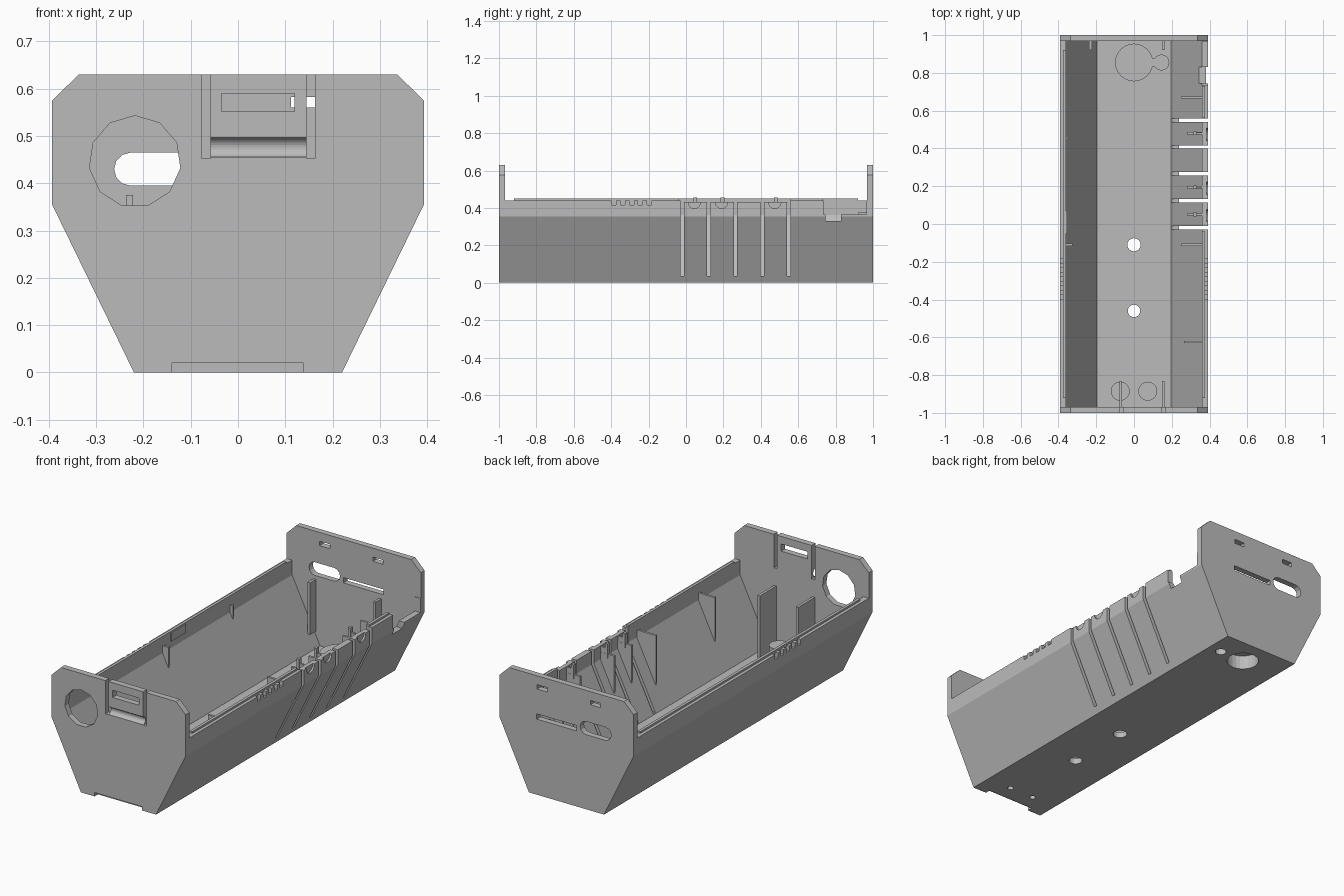
import bpy, bmesh, math
from mathutils import Matrix, Vector

if "Cube" in bpy.data.objects:
    bpy.data.objects.remove(bpy.data.objects["Cube"], do_unlink=True)

grey = bpy.data.materials.new("plain grey")
grey.use_nodes = True
grey.diffuse_color = (0.5, 0.5, 0.5, 1)
grey.node_tree.nodes["Principled BSDF"].inputs["Base Color"].default_value = (0.5, 0.5, 0.5, 1)


def prism(bm, profile, y0, y1):
    """Extrude an (x, z) outline along y."""
    a = [bm.verts.new((x, y0, z)) for x, z in profile]
    b = [bm.verts.new((x, y1, z)) for x, z in profile]
    bm.faces.new(a)
    bm.faces.new(b[::-1])
    n = len(a)
    for i in range(n):
        j = (i + 1) % n
        bm.faces.new((a[j], a[i], b[i], b[j]))


def box(bm, x0, x1, y0, y1, z0, z1):
    prism(bm, [(x0, z0), (x1, z0), (x1, z1), (x0, z1)], y0, y1)


def rod(bm, centre, radius, length, axis="Z", sides=24):
    turn = Vector((0, 0, 1)).rotation_difference(
        {"X": Vector((1, 0, 0)), "Y": Vector((0, 1, 0)), "Z": Vector((0, 0, 1))}[axis])
    bmesh.ops.create_cone(bm, cap_ends=True, segments=sides, radius1=radius, radius2=radius,
                          depth=length, matrix=Matrix.Translation(centre) @ turn.to_matrix().to_4x4())


def finish(bm, name):
    bmesh.ops.recalc_face_normals(bm, faces=bm.faces)
    mesh = bpy.data.meshes.new(name)
    bm.to_mesh(mesh)
    bm.free()
    mesh.materials.append(grey)
    obj = bpy.data.objects.new(name, mesh)
    bpy.context.scene.collection.objects.link(obj)
    return obj


def carve(obj, *cutters):
    """Cut each helper out of the object, then drop the helper."""
    for bm in cutters:
        cutter = finish(bm, "cutter")
        cutter.hide_render = True
        mod = obj.modifiers.new("cut", "BOOLEAN")
        mod.operation = "DIFFERENCE"
        mod.solver = "EXACT"
        mod.object = cutter
        bpy.context.view_layer.update()
        done = bpy.data.meshes.new_from_object(obj.evaluated_get(bpy.context.evaluated_depsgraph_get()))
        obj.modifiers.clear()
        obj.data = done
        bpy.data.objects.remove(cutter, do_unlink=True)


# Trough: floor and two side walls
half = [(0.22, 0), (0.393, 0.355), (0.393, 0.44), (0.361, 0.44), (0.361, 0.362), (0.197, 0.03)]
bm = bmesh.new()
prism(bm, half + [(-x, z) for x, z in reversed(half)], -0.972, 0.972)
trough = finish(bm, "trough")

slits = bmesh.new()
for i in range(5):
    y = -0.02 + i * 0.1425
    box(slits, 0.19, 0.5, y - 0.009, y + 0.009, 0.035, 0.6)

rim = bmesh.new()
for i in range(5):          # grip notches on both rims
    y = -0.385 + i * 0.047
    for s in (-1, 1):
        box(rim, *sorted((s * 0.374, s * 0.45)), y - 0.012, y + 0.012, 0.415, 0.5)
box(rim, 0.3, 0.45, -0.03, 0.55, 0.432, 0.5)

port = bmesh.new()          # cable port at the rear of the left wall
box(port, 0.3, 0.45, 0.735, 0.965, 0.365, 0.5)
port_low = bmesh.new()
prism(port_low, [(0.3, 0.33), (0.45, 0.33), (0.45, 0.4), (0.3, 0.4)], 0.745, 0.83)

dimples = bmesh.new()       # half-round finger marks
for y in (0.045, 0.19, 0.475):
    rod(dimples, (0.393, y, 0.43), 0.033, 0.02, "X", 16)

drill = bmesh.new()         # floor holes
for y, r in ((-0.11, 0.035), (-0.46, 0.033)):
    rod(drill, (0, y, 0), r, 0.2)
for x in (-0.073, 0.073):
    rod(drill, (x, -0.885, 0), 0.016, 0.12, sides=12)
rod(drill, (0, 0.855, 0), 0.08, 0.15)
rod(drill, (0.145, 0.855, 0), 0.028, 0.15, sides=16)
carve(trough, slits, rim, port, port_low, dimples, drill)

# Raised lips along the rims
bm = bmesh.new()
box(bm, -0.376, -0.361, -0.92, 0.92, 0.435, 0.45)
box(bm, 0.361, 0.376, -0.92, -0.04, 0.435, 0.45)
box(bm, 0.361, 0.376, 0.56, 0.73, 0.435, 0.45)
finish(bm, "rim_lips")
bm = bmesh.new()
box(bm, -0.374, -0.355, -0.05, 0.07, 0.4, 0.447)
finish(bm, "rim_catch")

# Hollow bosses standing on the floor
bm = bmesh.new()
rod(bm, (0, 0.855, 0.055), 0.1, 0.07)
boss = finish(bm, "rear_boss")
bore = bmesh.new()
rod(bore, (0, 0.855, 0), 0.08, 0.15)
carve(boss, bore)
bm = bmesh.new()
rod(bm, (0.145, 0.855, 0.055), 0.042, 0.07)
boss = finish(bm, "rear_small_boss")
bore = bmesh.new()
rod(bore, (0.145, 0.855, 0), 0.028, 0.15, sides=16)
carve(boss, bore)
bm = bmesh.new()
box(bm, 0.085, 0.115, 0.835, 0.875, 0.02, 0.09)
finish(bm, "rear_boss_bridge")
for side, x in (("right", -0.073), ("left", 0.073)):
    bm = bmesh.new()
    rod(bm, (x, -0.885, 0.06), 0.05, 0.08)
    boss = finish(bm, side + "_front_boss")
    bore = bmesh.new()
    rod(bore, (x, -0.885, 0), 0.016, 0.12, sides=12)
    carve(boss, bore)

# Gusset ribs on the side walls
bm = bmesh.new()
ribs = [(1, -0.625, 0.265), (1, -0.11, 0.25), (1, 0.05, 0.28), (1, 0.195, 0.28), (1, 0.48, 0.28),
        (1, 0.67, 0.25), (-1, 0.455, 0.345), (-1, -0.11, 0.325)]
for s, y, x in ribs:
    low = 0.02 + (x - 0.197) * 2.03
    prism(bm, [(s * x, 0.4), (s * 0.37, 0.4), (s * 0.37, 0.37), (s * x, low)], y - 0.006, y + 0.006)
for y in (0.05, 0.195, 0.48):
    box(bm, 0.315, 0.33, y - 0.01, y + 0.01, 0.38, 0.455)
    box(bm, 0.33, 0.365, y - 0.005, y + 0.005, 0.39, 0.43)
finish(bm, "wall_ribs")

# Upright guides by the end plates
bm = bmesh.new()
for x in (-0.07, 0.155):
    box(bm, x - 0.007, x + 0.007, -0.975, -0.83, 0.02, 0.36)
box(bm, -0.237, -0.222, 0.92, 0.975, 0.1, 0.375)
box(bm, 0.148, 0.162, 0.92, 0.975, 0.02, 0.375)
finish(bm, "end_guides")

# End plates
side = [(0.22, 0), (0.393, 0.355), (0.393, 0.575), (0.337, 0.63)]
outline = side + [(-x, z) for x, z in reversed(side)]
bm = bmesh.new()
prism(bm, outline, -1, -0.968)
front = finish(bm, "front_plate")
cuts = bmesh.new()
for i in (0,):
    ring = [(-0.218 + 0.097 * math.sin(k * math.tau / 11), 0.446 + 0.097 * math.cos(k * math.tau / 11))
            for k in range(11)]
    prism(cuts, ring, -1.1, -0.9)
box(cuts, -0.077, -0.058, -1.1, -0.9, 0.453, 0.7)
box(cuts, 0.145, 0.163, -1.1, -0.9, 0.453, 0.7)
box(cuts, -0.035, 0.12, -1.1, -0.9, 0.552, 0.59)
box(cuts, -0.14, 0.138, -1.1, -0.9, -0.1, 0.02)
groove = bmesh.new()        # thinned hinge of the spring tab
rod(groove, (0.0435, -1.002, 0.476), 0.021, 0.205, "X")
carve(front, cuts, groove)

bm = bmesh.new()
prism(bm, outline, 0.968, 1)
back = finish(bm, "back_plate")
cuts = bmesh.new()
slot = []
for cx, start in ((-0.115, -90), (-0.227, 90)):
    slot += [(cx + 0.035 * math.cos(math.radians(start + k * 30)),
              0.43 + 0.035 * math.sin(math.radians(start + k * 30))) for k in range(7)]
prism(cuts, slot, 0.9, 1.1)
box(cuts, -0.06, 0.175, 0.9, 1.1, 0.4, 0.428)
box(cuts, -0.2, -0.14, 0.9, 1.1, 0.56, 0.583)
box(cuts, 0.112, 0.172, 0.9, 1.1, 0.56, 0.583)
carve(back, cuts)
